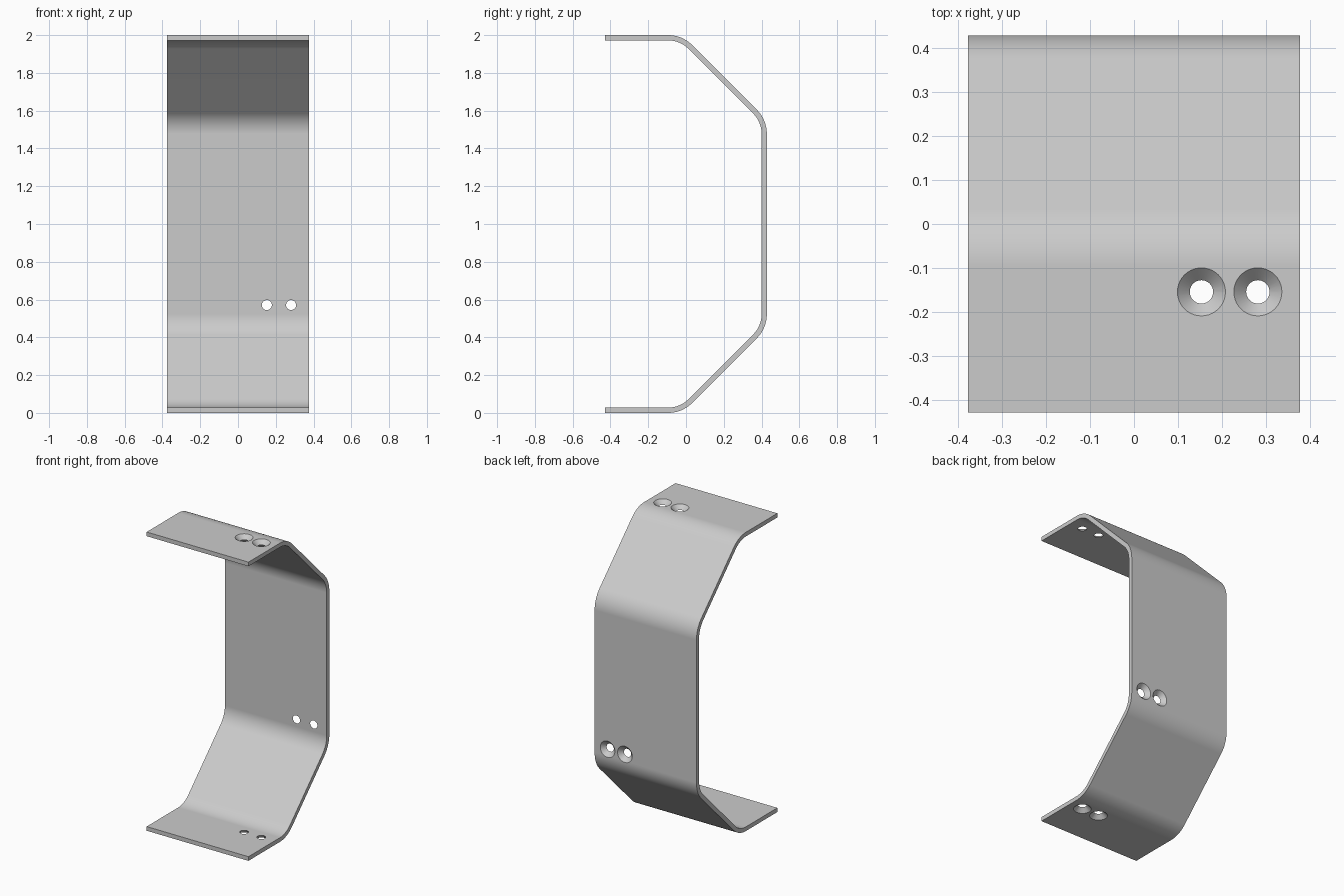
import bpy
import bmesh
from math import cos, sin, pi, tan
from mathutils import Matrix, Vector

cube = bpy.data.objects.get("Cube")
if cube:
    bpy.data.objects.remove(cube, do_unlink=True)

HALF_W, HALF_D, TOP = 0.377, 0.428, 2.0
THICK, BEND_R, STEPS = 0.028, 0.18, 10
HOLE_X = (0.153, 0.281)
HOLE_R, SINK_R = 0.0265, 0.0545

# Plain grey metal
metal = bpy.data.materials.new("grey_metal")
metal.use_nodes = True
grey = (0.6, 0.6, 0.6, 1)
metal.diffuse_color = grey
metal.node_tree.nodes["Principled BSDF"].inputs["Base Color"].default_value = grey


def bend(corner, start, radius):
    """Arc of 45 degrees, turning clockwise from the angle start."""
    reach = BEND_R * tan(pi / 8)
    if start > pi / 3:
        centre = Vector((corner[0] - reach, corner[1] - BEND_R))
    else:
        centre = Vector((corner[0] - BEND_R, corner[1] - reach))
    angles = [start - pi / 4 * i / STEPS for i in range(STEPS + 1)]
    return [centre + radius * Vector((cos(a), sin(a))) for a in angles]


def skin(offset):
    """One side of the strip, from the top lip round to the bottom lip."""
    radius = BEND_R - offset
    half = [Vector((-HALF_D, TOP - offset))]
    half += bend((-0.02, TOP), pi / 2, radius)
    half += bend((HALF_D, TOP - HALF_D - 0.02), pi / 4, radius)
    return half + [Vector((p.x, TOP - p.y)) for p in reversed(half)]


def finish(bm, name):
    bmesh.ops.recalc_face_normals(bm, faces=bm.faces)
    mesh = bpy.data.meshes.new(name)
    bm.to_mesh(mesh)
    bm.free()
    mesh.materials.append(metal)
    obj = bpy.data.objects.new(name, mesh)
    bpy.context.collection.objects.link(obj)
    return obj


# Bent strip: profile extruded across the width
bm = bmesh.new()
outline = skin(0) + skin(THICK)[::-1]
face = bm.faces.new([bm.verts.new((-HALF_W, p.x, p.y)) for p in outline])
new = bmesh.ops.extrude_face_region(bm, geom=[face])["geom"]
bmesh.ops.translate(bm, vec=(2 * HALF_W, 0, 0),
                    verts=[v for v in new if isinstance(v, bmesh.types.BMVert)])
bracket = finish(bm, "bent_bracket")

# Countersunk holes, widest on the outside, in top, bottom and back plates
bm = bmesh.new()
extra = 0.01
slope = (SINK_R - HOLE_R) / THICK
plates = [((-0.154, TOP), (0, 0, 1)), ((-0.154, 0), (0, 0, -1)),
          ((HALF_D, 0.571), (0, 1, 0))]
for (y, z), direction in plates:
    normal = Vector(direction)
    turn = normal.to_track_quat("Z", "Y").to_matrix().to_4x4()
    for x in HOLE_X:
        middle = Vector((x, y, z)) - normal * THICK / 2
        bmesh.ops.create_cone(
            bm, cap_ends=True, segments=40,
            radius1=HOLE_R - extra * slope, radius2=SINK_R + extra * slope,
            depth=THICK + 2 * extra, matrix=Matrix.Translation(middle) @ turn)
cutter = finish(bm, "hole_cutter")
cutter.hide_render = True

bpy.context.view_layer.objects.active = bracket
bracket.select_set(True)
cut = bracket.modifiers.new("holes", "BOOLEAN")
cut.operation, cut.solver, cut.object = "DIFFERENCE", "EXACT", cutter
bpy.ops.object.modifier_apply(modifier=cut.name)
bpy.data.objects.remove(cutter, do_unlink=True)

# Smooth bends, crisp edges, truly flat plates
bpy.ops.object.shade_smooth_by_angle(angle=pi / 6)
weighted = bracket.modifiers.new("flat_plates", "WEIGHTED_NORMAL")
weighted.keep_sharp = True
